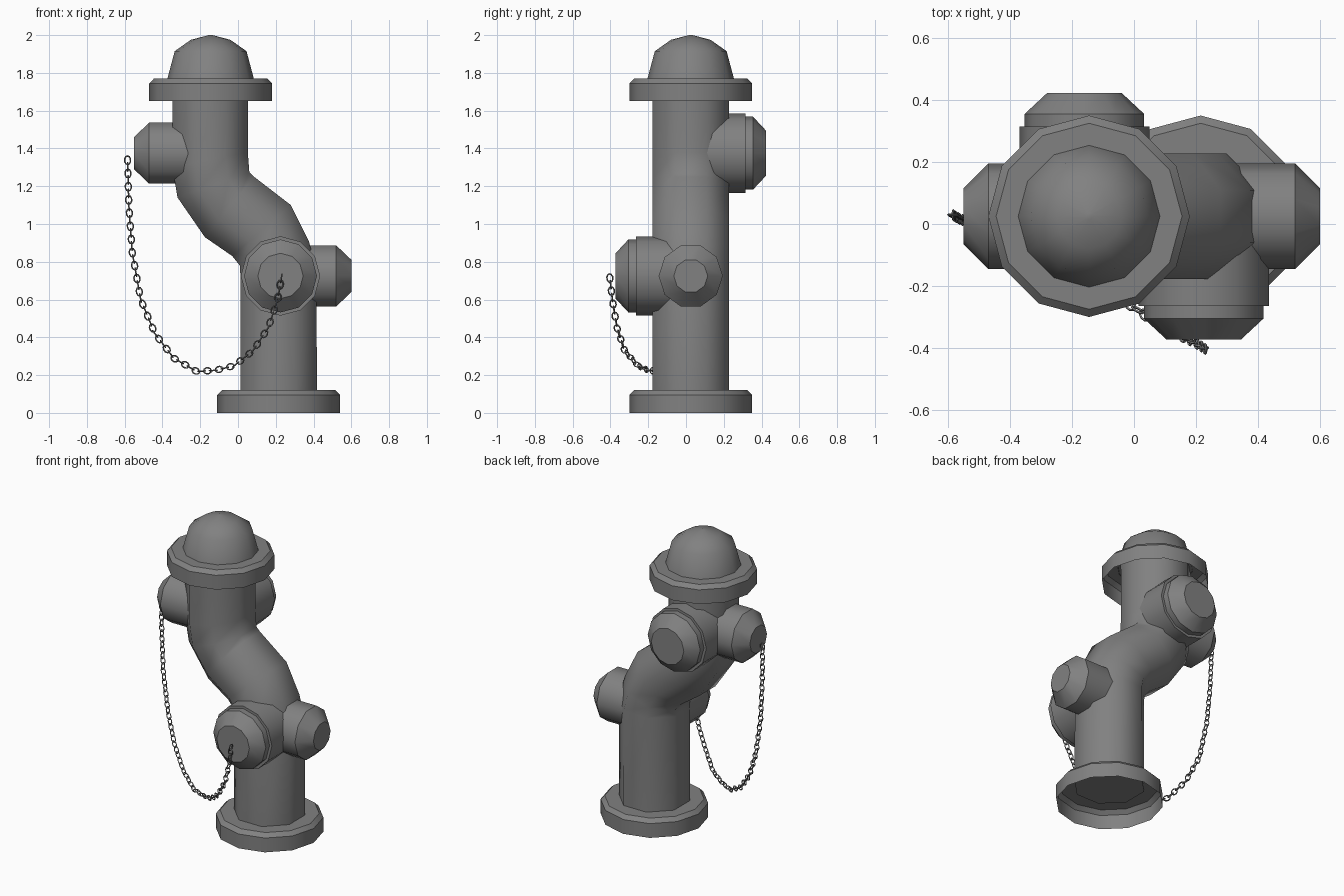
import bpy, bmesh, math
from mathutils import Vector

if "Cube" in bpy.data.objects:
    bpy.data.objects.remove(bpy.data.objects["Cube"], do_unlink=True)


def material(name, value):
    m = bpy.data.materials.new(name)
    m.use_nodes = True
    color = (value, value, value, 1)
    m.diffuse_color = color
    m.node_tree.nodes["Principled BSDF"].inputs["Base Color"].default_value = color
    return m


iron = material("iron_grey", 0.22)


def finish(name, bm, angle):
    bmesh.ops.recalc_face_normals(bm, faces=bm.faces)
    mesh = bpy.data.meshes.new(name)
    bm.to_mesh(mesh)
    bm.free()
    mesh.materials.append(iron)
    ob = bpy.data.objects.new(name, mesh)
    bpy.context.collection.objects.link(ob)
    bpy.ops.object.select_all(action='DESELECT')
    ob.select_set(True)
    bpy.context.view_layer.objects.active = ob
    bpy.ops.object.shade_smooth_by_angle(angle=math.radians(angle))
    return ob


def bridge(bm, rings):
    """Join consecutive closed rings of vertices with quads."""
    for a, b in zip(rings, rings[1:]):
        for i in range(len(a)):
            j = (i + 1) % len(a)
            bm.faces.new((a[i], a[j], b[j], b[i]))


def lathe(name, profile, origin, axis, sides, cap_start=False, cap_end=True):
    """Turn (radius, distance) points around an axis through origin."""
    axis, origin = Vector(axis), Vector(origin)
    u = Vector((1, 0, 0)) if abs(axis.x) < 0.5 else Vector((0, 1, 0))
    v = axis.cross(u)
    bm = bmesh.new()
    rings = []
    for r, d in profile:
        angles = [math.tau * i / sides for i in range(sides)]
        rings.append([bm.verts.new(origin + axis * d + u * (r * math.cos(a)) + v * (r * math.sin(a)))
                      for a in angles])
    bridge(bm, rings)
    if cap_start:
        bm.faces.new(rings[0])
    if cap_end:
        bm.faces.new(rings[-1])
    return finish(name, bm, 41)


CY = 0.025          # depth of the main axis
LOW, HIGH = 0.215, -0.145   # column axis below and above the bend
UP = (0, 0, 1)

# Flanges, open underneath
flange = [(0.325, 0), (0.325, 0.095), (0.30, 0.12), (0.15, 0.12)]
lathe("base_flange", flange, (LOW, CY, 0), UP, 12, cap_end=False)
lathe("cap_flange", flange, (HIGH, CY, 1.65), UP, 12, cap_end=False)

# Domed cap
dome = [(0.23, 1.765), (0.19, 1.915), (0.105, 1.975), (0.01, 2.0)]
lathe("cap_dome", dome, (HIGH, CY, 0), UP, 12)

# Bent column, each section given by its left and right edge in x and z
sections = [
    ((0.012, 0.115), (0.418, 0.115)), ((0.012, 0.74), (0.415, 0.76)),
    ((0.01, 0.78), (0.375, 0.91)), ((-0.03, 0.83), (0.28, 1.10)),
    ((-0.175, 0.93), (0.085, 1.25)), ((-0.32, 1.14), (0.06, 1.275)),
    ((-0.348, 1.30), (0.052, 1.38)), ((-0.348, 1.77), (0.055, 1.77)),
]
bm = bmesh.new()
rings = []
for (x0, z0), (x1, z1) in sections:
    ring = []
    for i in range(8):
        a = math.tau * (i + 0.5) / 8
        c, s = (f(a) / math.cos(math.pi / 8) for f in (math.cos, math.sin))
        t = (1 + c) / 2
        ring.append(bm.verts.new((x0 + (x1 - x0) * t, CY + 0.203 * s, z0 + (z1 - z0) * t)))
    rings.append(ring)
bridge(bm, rings)
bm.faces.new(rings[0])
bm.faces.new(rings[-1])
finish("column", bm, 60)

# Side outlets
small = [(0.17, 0), (0.17, 0.32), (0.09, 0.4)]
lathe("left_outlet", small, (0.2, CY, 0.725), (1, 0, 0), 10)
lathe("right_outlet", small, (-0.15, CY, 1.375), (-1, 0, 0), 10)

# Large stepped outlets on the front and back
large = [(0.21, 0), (0.21, 0.265), (0.193, 0.265), (0.193, 0.305), (0.12, 0.373)]
lathe("front_outlet", large, (0.225, 0, 0.725), (0, -1, 0), 12)
lathe("back_outlet", large, (-0.16, 0.05, 1.375), (0, 1, 0), 12)

# Hanging chain of alternating oval links
path = [Vector(p) for p in (
    (-0.585, 0.03, 1.355), (-0.578, 0.025, 1.1), (-0.56, 0.015, 0.85), (-0.515, 0, 0.6),
    (-0.44, -0.04, 0.42), (-0.34, -0.09, 0.29), (-0.22, -0.15, 0.22), (-0.12, -0.2, 0.225),
    (-0.02, -0.255, 0.25), (0.08, -0.325, 0.33), (0.16, -0.365, 0.45),
    (0.21, -0.39, 0.6), (0.232, -0.405, 0.73))]
PITCH, WIRE = 0.035, 0.004


def walk(points, step):
    """Yield position and direction at even steps along a polyline."""
    left = 0.5 * step
    for a, b in zip(points, points[1:]):
        length = (b - a).length
        d = (b - a) / length
        while left < length:
            yield a + d * left, d
            left += step
        left -= length


bm = bmesh.new()
for n, (pos, along) in enumerate(walk(path, PITCH)):
    side = along.cross(Vector((0, 1, 0))).normalized()
    if n % 2:
        side = along.cross(side).normalized()
    normal = along.cross(side)
    rings = []
    for i in range(10):
        a = math.tau * i / 10
        out = along * math.cos(a) + side * math.sin(a)
        mid = pos + along * (0.023 * math.cos(a)) + side * (0.016 * math.sin(a))
        rings.append([bm.verts.new(mid + (out * math.cos(b) + normal * math.sin(b)) * WIRE)
                      for b in (math.tau * k / 4 for k in range(4))])
    bridge(bm, rings + rings[:1])
finish("chain", bm, 50)
